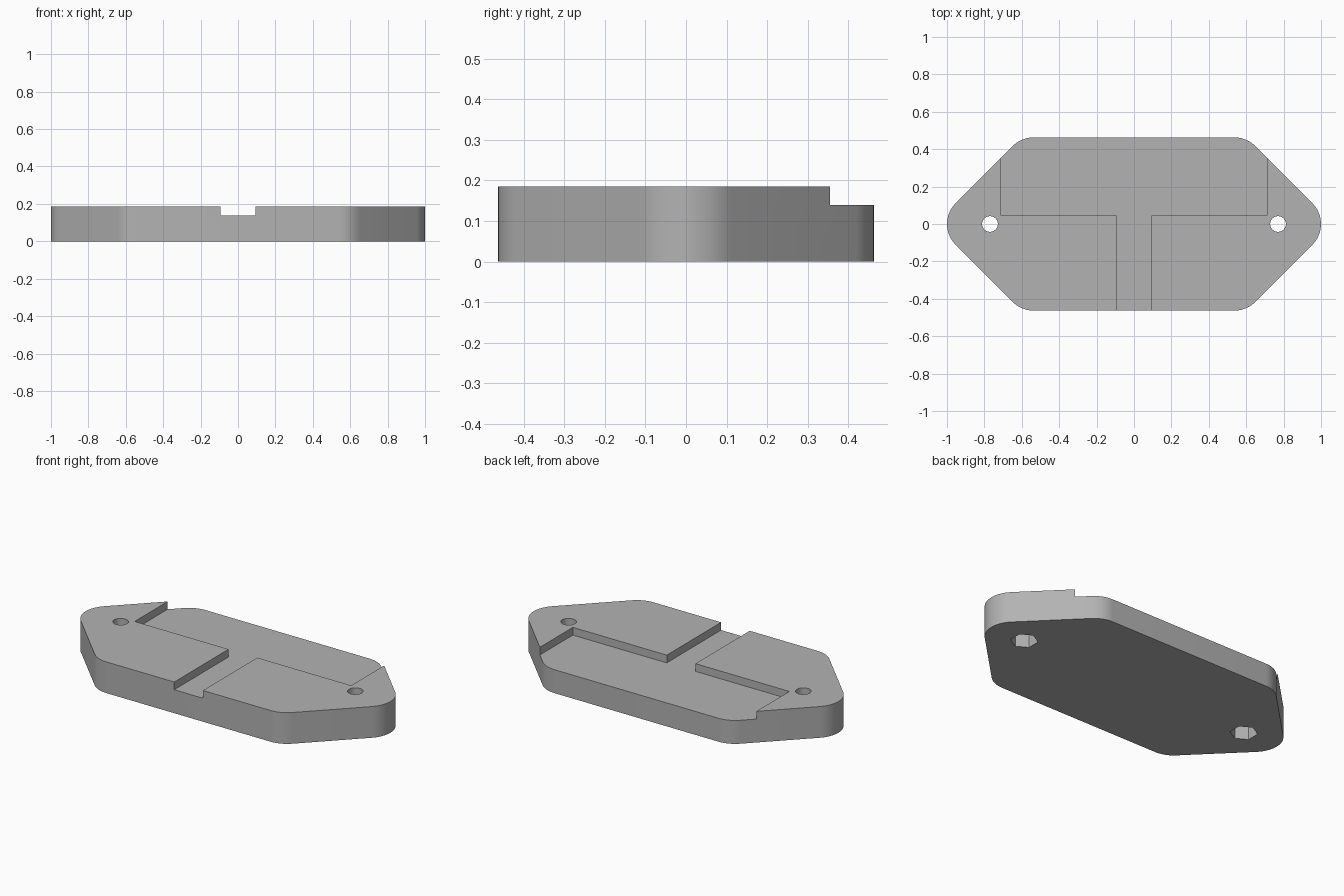
import bpy, bmesh, math
from mathutils import Vector

old = bpy.data.objects.get("Cube")
if old:
    bpy.data.objects.remove(old, do_unlink=True)

HEIGHT, FLOOR = 0.185, 0.139     # plate top and recess floor
HALF_Y, FILLET = 0.463, 0.157
HOLE_X = 0.77

grey = bpy.data.materials.new("plain grey")
grey.use_nodes = True
colour = (0.45, 0.45, 0.45, 1)
grey.diffuse_color = colour
grey.node_tree.nodes["Principled BSDF"].inputs["Base Color"].default_value = colour


def prism(name, outline, z0, z1):
    """Extrude a flat outline upwards from z0 to z1."""
    bm = bmesh.new()
    face = bm.faces.new([bm.verts.new((x, y, z0)) for x, y in outline])
    top = bmesh.ops.extrude_face_region(bm, geom=[face])
    verts = [v for v in top["geom"] if isinstance(v, bmesh.types.BMVert)]
    bmesh.ops.translate(bm, verts=verts, vec=(0, 0, z1 - z0))
    bmesh.ops.recalc_face_normals(bm, faces=bm.faces)
    mesh = bpy.data.meshes.new(name)
    bm.to_mesh(mesh)
    bm.free()
    mesh.materials.append(grey)
    obj = bpy.data.objects.new(name, mesh)
    bpy.context.collection.objects.link(obj)
    return obj


def ring(cx, radius, sides, start=0.0):
    return [(cx + radius * math.cos(start + math.tau * i / sides),
             radius * math.sin(start + math.tau * i / sides)) for i in range(sides)]


def rounded(corners, radius, steps=10):
    """Replace every corner of a convex anticlockwise polygon by an arc."""
    points = []
    for i, c in enumerate(corners):
        c = Vector(c)
        a = (Vector(corners[i - 1]) - c).normalized()
        b = (Vector(corners[(i + 1) % len(corners)]) - c).normalized()
        half = a.angle(b) / 2
        centre = c + (a + b).normalized() * radius / math.sin(half)
        sweep = math.pi - 2 * half
        middle = math.atan2(*(c - centre).yx)
        for k in range(steps + 1):
            t = middle + sweep * (k / steps - 0.5)
            points.append((centre.x + radius * math.cos(t), centre.y + radius * math.sin(t)))
    return points


# Elongated hexagonal plate with rounded corners
tip = 1 + FILLET * (math.sqrt(2) - 1)
shoulder = tip - HALF_Y
plate = prism("plate", rounded([(tip, 0), (shoulder, HALF_Y), (-shoulder, HALF_Y),
                                (-tip, 0), (-shoulder, -HALF_Y), (shoulder, -HALF_Y)],
                               FILLET), 0, HEIGHT)

# T-shaped recess: wide pocket open at the back, channel open at the front
recess = [(-0.71, 1), (-0.71, 0.046), (-0.094, 0.046), (-0.094, -1),
          (0.094, -1), (0.094, 0.046), (0.71, 0.046), (0.71, 1)]
cutters = [prism("recess_cutter", recess, FLOOR, 1)]

# Screw holes with hexagonal nut pockets underneath
for side, x in (("left", HOLE_X), ("right", -HOLE_X)):
    cutters.append(prism(side + "_hole_cutter", ring(x, 0.042, 32), -1, 1))
    cutters.append(prism(side + "_nut_cutter", ring(x, 0.075, 6, math.pi / 6), -1, FLOOR))

bpy.context.view_layer.objects.active = plate
plate.select_set(True)
for cutter in cutters:
    cutter.select_set(False)
    cut = plate.modifiers.new(cutter.name, 'BOOLEAN')
    cut.operation = 'DIFFERENCE'
    cut.solver = 'EXACT'
    cut.object = cutter
    bpy.ops.object.modifier_apply(modifier=cut.name)
    bpy.data.objects.remove(cutter, do_unlink=True)

bpy.ops.object.shade_smooth_by_angle(angle=math.radians(30))
